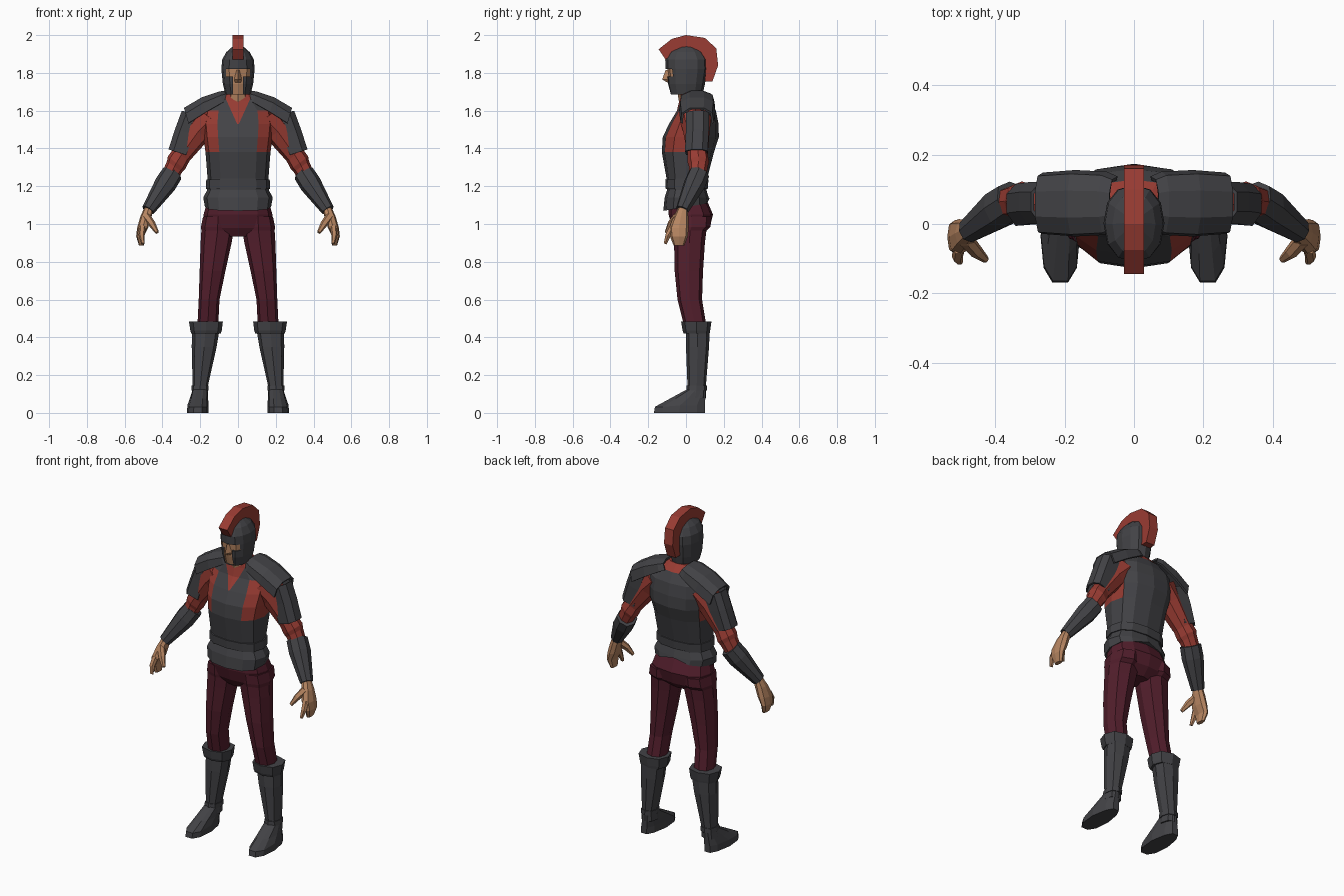
import bpy, bmesh, math
from mathutils import Vector as V

if "Cube" in bpy.data.objects:
    bpy.data.objects.remove(bpy.data.objects["Cube"])


def material(name, rgb):
    m = bpy.data.materials.new(name)
    m.diffuse_color = (*rgb, 1)
    m.use_nodes = True
    m.node_tree.nodes["Principled BSDF"].inputs["Base Color"].default_value = m.diffuse_color
    return m


ARMOUR = material("dark armour", (0.055, 0.055, 0.061))
RED = material("red cloth", (0.32, 0.045, 0.033))
MAROON = material("maroon trousers", (0.085, 0.013, 0.025))
SKIN = material("skin", (0.47, 0.235, 0.12))


def finish(name, bm, mats, mirror=False, thick=0):
    bmesh.ops.recalc_face_normals(bm, faces=bm.faces)
    me = bpy.data.meshes.new(name)
    bm.to_mesh(me)
    bm.free()
    for m in mats:
        me.materials.append(m)
    ob = bpy.data.objects.new(name, me)
    bpy.context.collection.objects.link(ob)
    if thick:
        s = ob.modifiers.new("thickness", "SOLIDIFY")
        s.thickness, s.offset = thick, 0
    if mirror:
        ob.modifiers.new("mirror", "MIRROR").use_clip = False
    return ob


def loft(rings, closed=True):
    """Skin a list of equal point rings; closed rings get end caps."""
    bm = bmesh.new()
    vs = [[bm.verts.new(p) for p in r] for r in rings]
    n = len(rings[0])
    for a, b in zip(vs, vs[1:]):
        for i in range(n if closed else n - 1):
            j = (i + 1) % n
            bm.faces.new((a[i], a[j], b[j], b[i]))
    if closed:
        bm.faces.new(vs[0])
        bm.faces.new(vs[-1])
    return bm


def oval(n, power):
    f = lambda t: math.copysign(abs(t) ** power, t) if abs(t) > 1e-6 else 0
    return [(f(math.cos(2 * math.pi * i / n)), f(math.sin(2 * math.pi * i / n))) for i in range(n)]


def level(rows, n=8, power=0.8):
    """Horizontal rings from rows of (z, centre x, half width, front y, back y)."""
    return loft([[(cx + rx * a, (y0 + y1) / 2 + (y1 - y0) / 2 * b, z) for a, b in oval(n, power)]
                 for z, cx, rx, y0, y1 in rows])


def tube(rows, n=8, power=0.85):
    """Rings along a slanted limb from rows of (x, y, z, radius)."""
    d = (V(rows[-1][:3]) - V(rows[0][:3])).normalized()
    v = (V((0, 1, 0)) - d * d.y).normalized()
    u = v.cross(d)
    return loft([[V(r[:3]) + (u * a + v * b) * r[3] for a, b in oval(n, power)] for r in rows])


def cut(bm, co, no, keep):
    faces = [f for f in bm.faces if keep(f.calc_center_median())]
    geom = faces + list({e for f in faces for e in f.edges}) + list({v for f in faces for v in f.verts})
    bmesh.ops.bisect_plane(bm, geom=geom, plane_co=co, plane_no=no, dist=1e-5)


# Cuirass: sloping hem, red armpit panels and V neck
bm = level([(1.085, 0, .175, -.12, .125), (1.14, 0, .184, -.113, .12), (1.18, 0, .163, -.1, .108),
            (1.24, 0, .161, -.103, .112), (1.38, 0, .172, -.128, .148), (1.46, 0, .183, -.123, .174),
            (1.53, 0, .19, -.09, .172), (1.60, 0, .18, -.048, .158), (1.655, 0, .12, -.035, .128),
            (1.695, 0, .075, -.03, .09)], 12)
for v in bm.verts:
    if v.co.z < 1.09:
        v.co.z = 1.135 if v.co.y > .12 else 1.09 + v.co.y * .17
chest = lambda c: c.y < .02 and c.z > 1.5
for s in (-1, 1):
    cut(bm, (0, 0, 1.52), (2.2 * s, 0, -1), chest)
bm.normal_update()
for f in bm.faces:
    c = f.calc_center_median()
    neck = c.y < .02 and c.z > 1.52 + 2.2 * abs(c.x)
    side = 1.38 < c.z < 1.6 and abs(c.x) > .13 and c.y < .12
    f.material_index = int(neck or side or c.z > 1.67)
finish("cuirass", bm, [ARMOUR, RED])
finish("belt", level([(1.185, 0, .169, -.107, .115), (1.235, 0, .168, -.11, .119)], 12), [ARMOUR])

# Neck and helmet with a recessed face opening
finish("neck", level([(1.6, 0, .05, -.03, .07), (1.76, 0, .05, -.055, .06)]), [SKIN])
bm = level([(1.685, 0, .066, -.088, .088), (1.74, 0, .08, -.102, .1), (1.82, 0, .088, -.108, .113),
            (1.87, 0, .084, -.11, .112), (1.91, 0, .062, -.088, .088), (1.94, 0, .028, -.04, .045)], 12, .9)
front = lambda c: c.y < -.03 and c.z < 1.83
cut(bm, (0, 0, 1.782), (0, 0, 1), front)
for x in (-.064, -.027, .027, .064):
    cut(bm, (x, 0, 0), (1, 0, 0), front)
skin = []
for f in bm.faces:
    c = f.calc_center_median()
    if c.y < -.03 and 1.69 < c.z < 1.82 and abs(c.x) < (.064 if c.z > 1.782 else .027):
        f.material_index = 1
        skin.append(f)
new = bmesh.ops.extrude_face_region(bm, geom=skin)["geom"]
bmesh.ops.delete(bm, geom=skin, context="FACES")
bmesh.ops.translate(bm, vec=(0, .01, 0), verts=[g for g in new if isinstance(g, bmesh.types.BMVert)])
finish("helmet", bm, [ARMOUR, SKIN])
bm = loft([[(-w, -.09, z), (0, y, z), (w, -.09, z)]
           for z, y, w in ((1.815, -.108, .01), (1.765, -.126, .02), (1.75, -.1, .016))])
finish("nose", bm, [SKIN])

# Helmet crest: outer and inner arc in y, z
outer = [(-.145, 1.925), (-.075, 1.98), (0, 2.0), (.1, 1.985), (.16, 1.93), (.17, 1.84), (.14, 1.755)]
inner = [(-.108, 1.87), (-.06, 1.91), (0, 1.93), (.06, 1.92), (.095, 1.88), (.105, 1.82), (.1, 1.755)]
finish("crest", loft([[(-.029, *o), (.029, *o), (.029, *i), (-.029, *i)]
                      for o, i in zip(outer, inner)]), [RED])

# Pauldrons: bent shoulder plates
section = [(-.03, -.085), (-.025, -.03), (.02, 0), (.095, 0), (.14, -.025), (.15, -.085)]
rows = [(.07, 1.7, .5, .8), (.1, 1.695, .6, .95), (.19, 1.665, .85, 1), (.283, 1.61, .9, .92)]
finish("shoulder_plate", loft([[(x + dz * .25, .06 + (y - .06) * k, z + dz * h) for y, dz in section]
                               for x, z, h, k in rows], False), [ARMOUR], True, .012)

# Upper arm plates wrapped round the outside of the arm
section = [(-.05, -.05), (.02, -.056), (.045, -.022), (.045, .03), (.02, .056), (-.05, .052)]
finish("upper_arm_plate", loft([[(x + u * .95, y + v, z + u * .3) for u, v in section]
                                for x, y, z in ((.25, .06, 1.585), (.285, .06, 1.49), (.321, .055, 1.38))],
                               False), [ARMOUR], True, .01)

# Sleeves, forearm guards
finish("sleeve", tube([(.14, .05, 1.56, .085), (.21, .055, 1.49, .07), (.3, .062, 1.365, .053),
                       (.325, .066, 1.325, .057), (.335, .066, 1.305, .05), (.365, .062, 1.25, .044)]),
       [RED], True)
finish("forearm_guard", tube([(.348, .07, 1.268, .056), (.385, .045, 1.21, .058), (.476, -.02, 1.073, .035)]),
       [ARMOUR], True)

# Hands: palm with joined fingers, forefinger, thumb
finish("hand", level([(1.09, .47, .024, -.04, .01), (1.04, .487, .03, -.065, .012), (.98, .505, .029, -.09, .014),
                      (.935, .519, .02, -.085, .01), (.885, .511, .013, -.065, -.01)]), [SKIN], True)
finish("forefinger", tube([(.505, -.07, .985, .018), (.51, -.095, .94, .016), (.503, -.11, .895, .009)], 6),
       [SKIN], True)
finish("thumb", tube([(.485, -.045, 1.04, .022), (.455, -.08, 1.0, .019), (.428, -.103, .955, .01)], 6),
       [SKIN], True)

# Trousers
finish("hips", level([(1.15, 0, .155, -.09, .1), (1.05, 0, .182, -.092, .143), (.98, 0, .175, -.072, .125),
                      (.935, 0, .06, -.045, .08)], 12), [MAROON])
finish("trouser_leg", level([(1.04, .105, .08, -.078, .135), (.985, .108, .088, -.072, .13),
                             (.965, .108, .086, -.066, .108), (.9, .116, .082, -.063, .1),
                             (.75, .135, .068, -.06, .09), (.6, .153, .055, -.045, .085),
                             (.46, .16, .055, -.01, .108)]), [MAROON], True)

# Boots: turned cuff, shaft, ankle strap, foot
finish("boot_cuff", level([(.42, .169, .078, -.012, .125), (.435, .169, .083, -.018, .128),
                           (.485, .17, .09, -.026, .135)]), [ARMOUR], True)
finish("boot_shaft", level([(.43, .172, .072, 0, .125), (.35, .179, .066, .0, .122), (.14, .2, .04, .008, .105),
                            (.08, .203, .045, -.01, .105)]), [ARMOUR], True)
finish("ankle_strap", level([(.118, .201, .046, .001, .11), (.145, .2, .045, .003, .11)]), [ARMOUR], True)
bm = level([(0, .213, .057, -.175, .106), (.04, .212, .056, -.17, .106), (.075, .207, .049, -.09, .106),
            (.125, .201, .043, .004, .105)], 10)
for v in bm.verts:  # narrower heel, toe cap lower than the instep
    v.co.x = .213 + (v.co.x - .213) * (.85 if v.co.y > .03 else 1)
    if v.co.y < -.12 and v.co.z > .02:
        v.co.z -= .008
finish("foot", bm, [ARMOUR], True)
